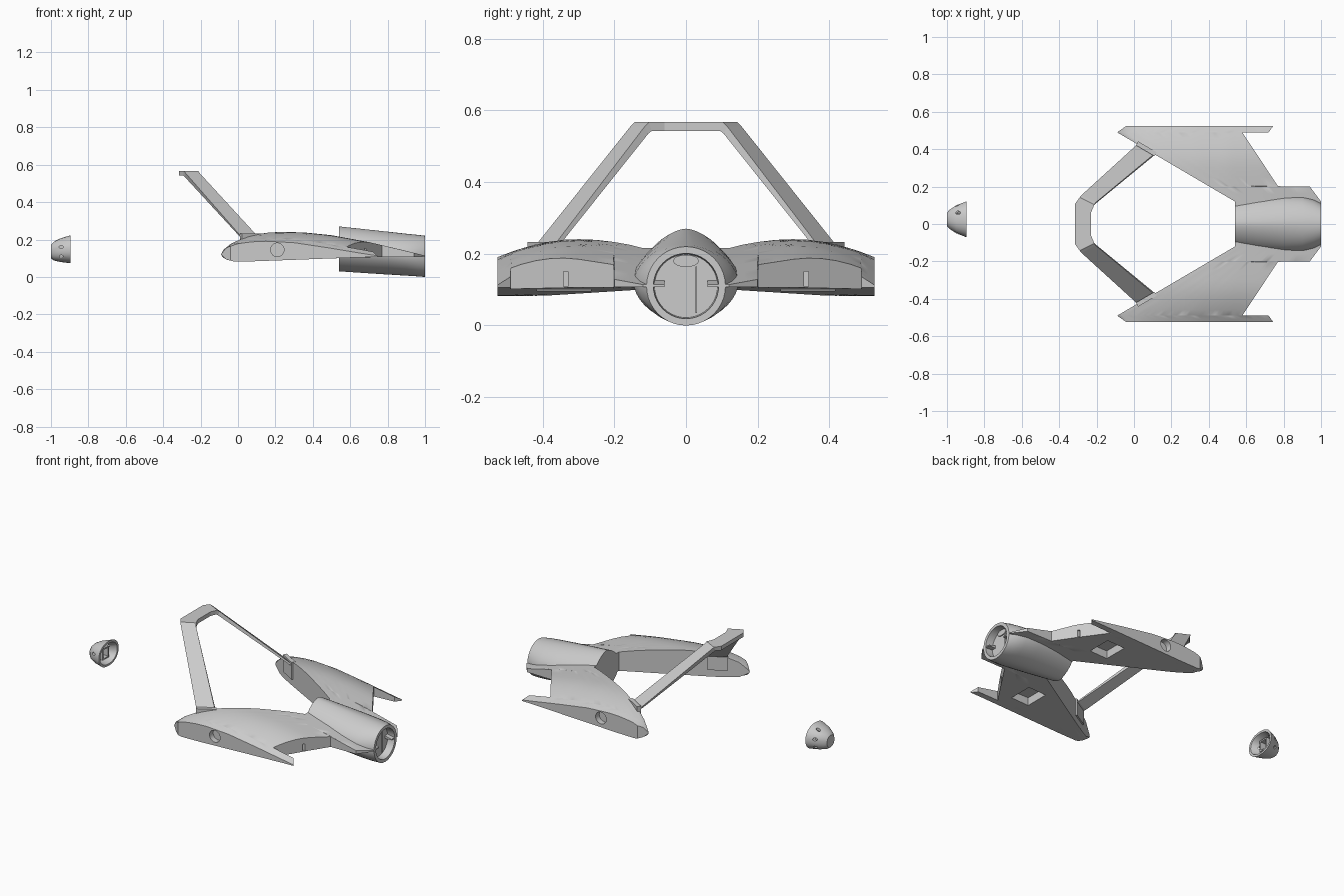
import bpy, bmesh
from math import sin, cos, pi, radians, atan2, copysign
from mathutils import Matrix

if "Cube" in bpy.data.objects:
    bpy.data.objects.remove(bpy.data.objects["Cube"])


def interp(pts, x):
    if x <= pts[0][0]:
        return pts[0][1]
    for (a, p), (b, q) in zip(pts, pts[1:]):
        if x <= b:
            return p + (q - p) * (x - a) / (b - a)
    return pts[-1][1]


def finish(name, bm):
    bmesh.ops.recalc_face_normals(bm, faces=bm.faces)
    me = bpy.data.meshes.new(name)
    bm.to_mesh(me)
    bm.free()
    ob = bpy.data.objects.new(name, me)
    bpy.context.collection.objects.link(ob)
    return ob


def activate(ob):
    bpy.ops.object.select_all(action='DESELECT')
    ob.select_set(True)
    bpy.context.view_layer.objects.active = ob


def smooth(ob, angle=30):
    activate(ob)
    bpy.ops.object.shade_smooth_by_angle(angle=radians(angle))


def loft(name, rings):
    bm = bmesh.new()
    vs = [[bm.verts.new(p) for p in r] for r in rings]
    n = len(rings[0])
    for a, b in zip(vs, vs[1:]):
        for i in range(n):
            j = (i + 1) % n
            bm.faces.new((a[i], a[j], b[j], b[i]))
    bm.faces.new(vs[0])
    bm.faces.new(vs[-1])
    return finish(name, bm)


def oval(x, cy, w, lo, hi, e=1.0, n=40):
    c, h = (lo + hi) / 2, (hi - lo) / 2
    out = []
    for i in range(n):
        s, k = sin(2 * pi * i / n), cos(2 * pi * i / n)
        out.append((x, cy + w * copysign(abs(s) ** e, s),
                    c + h * copysign(abs(k) ** e, k)))
    return out


def block(name, loc, size, rot=0.0):
    bm = bmesh.new()
    m = Matrix.Translation(loc) @ Matrix.Rotation(rot, 4, 'Z') @ Matrix.Diagonal((*size, 1))
    bmesh.ops.create_cube(bm, size=1, matrix=m)
    return finish(name, bm)


def rod(name, loc, r, depth, axis, stretch=1.0):
    bm = bmesh.new()
    rot = {'X': Matrix.Rotation(pi / 2, 4, 'Y'), 'Y': Matrix.Rotation(pi / 2, 4, 'X'),
           'Z': Matrix.Identity(4)}[axis]
    m = Matrix.Translation(loc) @ rot @ Matrix.Diagonal((r, r * stretch, depth, 1))
    bmesh.ops.create_cone(bm, cap_ends=True, segments=32, radius1=1, radius2=1, depth=1, matrix=m)
    return finish(name, bm)


def cut(ob, cutter):
    mod = ob.modifiers.new('cut', 'BOOLEAN')
    mod.operation, mod.solver, mod.object = 'DIFFERENCE', 'EXACT', cutter
    activate(ob)
    bpy.ops.object.modifier_apply(modifier=mod.name)
    cutter.hide_render = True
    cutter.hide_set(True)


def mirror_y(ob):
    mod = ob.modifiers.new('mirror', 'MIRROR')
    mod.use_axis = (False, True, False)
    mod.use_mirror_merge = False


# Wing: aerofoil heights sampled over a swept planform
ROOT_TOP = [(-.09, .12), (-.08, .148), (-.06, .172), (-.02, .202), (.05, .225), (.12, .236),
            (.22, .24), (.35, .237), (.5, .222), (.7, .185), (.85, .15), (1, .113)]
TIP_TOP = [(-.09, .12), (-.08, .14), (-.05, .16), (0, .177), (.08, .187), (.15, .19), (.3, .182),
           (.5, .152), (.65, .127), (.745, .112), (1, .112)]
BOTTOM = [(-.09, .12), (-.08, .105), (-.06, .093), (-.02, .083), (.1, .085), (.5, .1), (.7, .107), (1, .109)]
LEAD = [(.12, .54), (.49, -.09), (.525, -.04)]
TRAIL = [(.12, 1), (.2, .94), (.202, .77), (.488, .58), (.49, .72), (.525, .745)]


def top(x, y):
    w = 1 - max(0, (y - .3) / .225) ** 2
    return interp(TIP_TOP, x) * (1 - w) + interp(ROOT_TOP, x) * w


def wing_ring(y, n=36):
    a, b = interp(LEAD, y), interp(TRAIL, y)
    xs = [a + (b - a) * (i / n) ** 1.4 for i in range(n + 1)]
    return ([(x, y, top(x, y) + .001) for x in xs] +
            [(x, y, interp(BOTTOM, x) - .001) for x in reversed(xs)])


wing = loft('wing', [wing_ring(y) for y in (.06, .12, .16, .2, .202, .25, .3, .34, .38, .42,
                                            .46, .488, .49, .508, .525)])
cut(wing, rod('tip_port_cutter', (.21, .53, .145), .036, .08, 'Y'))
cut(wing, block('belly_bay_cutter', (.48, .34, .09), (.12, .15, .11)))
cut(wing, block('trailing_slot_cutter', (.68, .335, .13), (.06, .012, .042)))
smooth(wing)
mirror_y(wing)

# Central engine body, tapering to a round nozzle with a recessed end
body = loft('engine_body', [
    oval(.54, 0, .128, .03, .27, 1.25),
    oval(.66, 0, .142, .022, .257, 1.22),
    oval(.8, 0, .15, .013, .242, 1.17),
    oval(.9, 0, .146, .007, .231, 1.1),
    oval(.96, 0, .13, .003, .225, 1.03),
    oval(1, 0, .11, 0, .22),
    oval(1, 0, .091, .019, .201),
    oval(.955, 0, .088, .022, .198)])
smooth(body)
smooth(rod('nozzle_hatch', (.955, 0, .18), .017, .012, 'X', 2.1))
block('nozzle_seam', (.955, .028, .1), (.01, .004, .13))

# Arched strut joining the two wings
half = [[(.022, .43, .21), (.112, .378, .21), (.1, .36, .215), (.01, .408, .215)],
        [(-.28, .155, .555), (-.205, .115, .555), (-.21, .105, .535), (-.285, .138, .535)],
        [(-.29, .143, .567), (-.212, .103, .567), (-.215, .096, .542), (-.292, .13, .542)],
        [(-.315, .108, .567), (-.23, .06, .567), (-.23, .06, .542), (-.315, .108, .542)]]
other = [[(x, -y, z) for x, y, z in r] for r in reversed(half)]
loft('arch_strut', half + other)
foot = block('strut_foot', (.066, .402, .18), (.115, .024, .105), atan2(-.37, .63))
mirror_y(foot)

# Detached hollow nose cap
nose = loft('nose_cap', [
    oval(-1, .025, .036, .1, .172, .9),
    oval(-.985, .025, .052, .088, .188, .9),
    oval(-.95, .025, .075, .08, .206, .9),
    oval(-.895, .025, .096, .073, .223, .9),
    oval(-.895, .025, .082, .085, .209, .9),
    oval(-.945, .025, .06, .095, .192, .9),
    oval(-.955, .025, .045, .105, .18, .9)])
for i, (z, r) in enumerate(((.16, .012), (.11, .01))):
    cut(nose, rod('nose_port_cutter_%d' % i, (-.945, .025, z), r, .4, 'Y', .7))
cut(nose, rod('nose_top_port_cutter', (-.94, .06, .2), .013, .1, 'Z', .7))
smooth(nose)
for s in (-1, 1):
    block('nose_frame_upright', (-.935, .025 + s * .026, .145), (.04, .008, .07))
    block('nose_frame_bar', (-.935, .025, .145 + s * .031), (.04, .052, .008))
